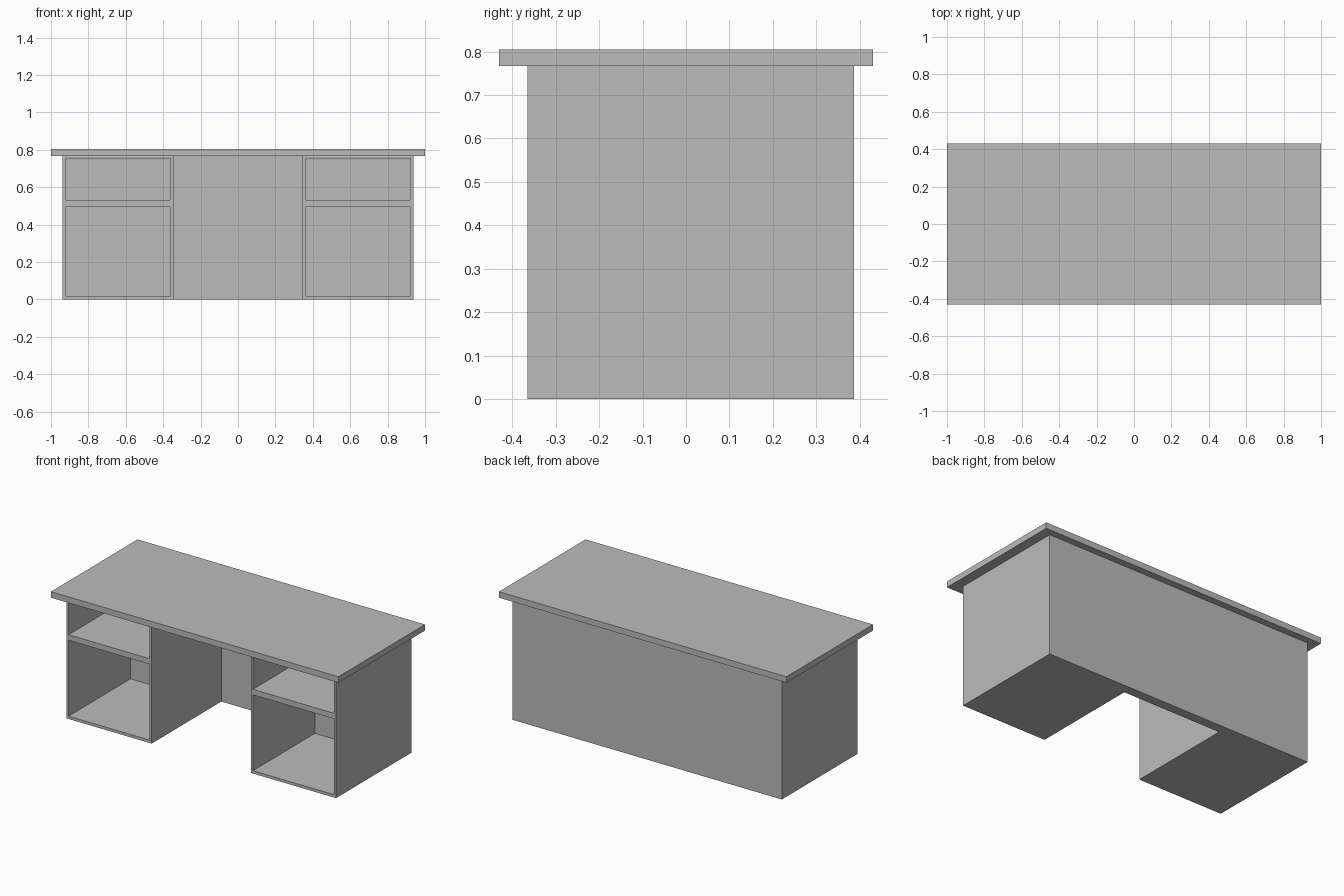
import bpy
import bmesh

cube = bpy.data.objects.get("Cube")
if cube:
    bpy.data.objects.remove(cube, do_unlink=True)

# One plain grey for the whole desk
grey = bpy.data.materials.new("plain grey")
grey.use_nodes = True
colour = (0.5, 0.5, 0.5, 1)
grey.diffuse_color = colour
grey.node_tree.nodes["Principled BSDF"].inputs["Base Color"].default_value = colour


def extrude_plan(bm, outline, z0, z1):
    """Extrude a floor-plan outline from height z0 to z1."""
    face = bm.faces.new([bm.verts.new((x, y, z0)) for x, y in outline])
    top = bmesh.ops.extrude_face_region(bm, geom=[face])["geom"]
    verts = [v for v in top if isinstance(v, bmesh.types.BMVert)]
    bmesh.ops.translate(bm, verts=verts, vec=(0, 0, z1 - z0))


def rectangle(x0, x1, y0, y1):
    return [(x0, y0), (x1, y0), (x1, y1), (x0, y1)]


def make_object(name, solids):
    bm = bmesh.new()
    for outline, z0, z1 in solids:
        extrude_plan(bm, outline, z0, z1)
    bmesh.ops.recalc_face_normals(bm, faces=bm.faces[:])
    mesh = bpy.data.meshes.new(name)
    bm.to_mesh(mesh)
    bm.free()
    mesh.materials.append(grey)
    obj = bpy.data.objects.new(name, mesh)
    bpy.context.collection.objects.link(obj)
    return obj


# Main dimensions
outer, inner = 0.938, 0.345
front, back, knee_back = -0.365, 0.387, 0.327
body_height, desk_height = 0.767, 0.805

# Overhanging desktop
make_object("desktop", [(rectangle(-1, 1, -0.43, 0.43), body_height, desk_height)])

# U-shaped body: two pedestals joined by a back panel
half = [(outer, back), (outer, front), (inner, front), (inner, knee_back)]
plan = half + [(-x, y) for x, y in reversed(half)]
body = make_object("pedestals_and_back_panel", [(plan, 0, body_height)])

# Two open compartments in each pedestal
openings = []
for side in (-1, 1):
    xs = sorted((side * (inner + 0.015), side * (outer - 0.015)))
    for z0, z1 in ((0.018, 0.495), (0.53, 0.752)):
        openings.append((rectangle(*xs, -0.5, 0.25), z0, z1))
cutter = make_object("compartment_cutter", openings)
cutter.hide_render = True
cutter.hide_viewport = False

cut = body.modifiers.new("compartments", "BOOLEAN")
cut.operation = "DIFFERENCE"
cut.solver = "EXACT"
cut.object = cutter
bpy.context.view_layer.objects.active = body
bpy.ops.object.modifier_apply(modifier=cut.name)
bpy.data.objects.remove(cutter, do_unlink=True)
